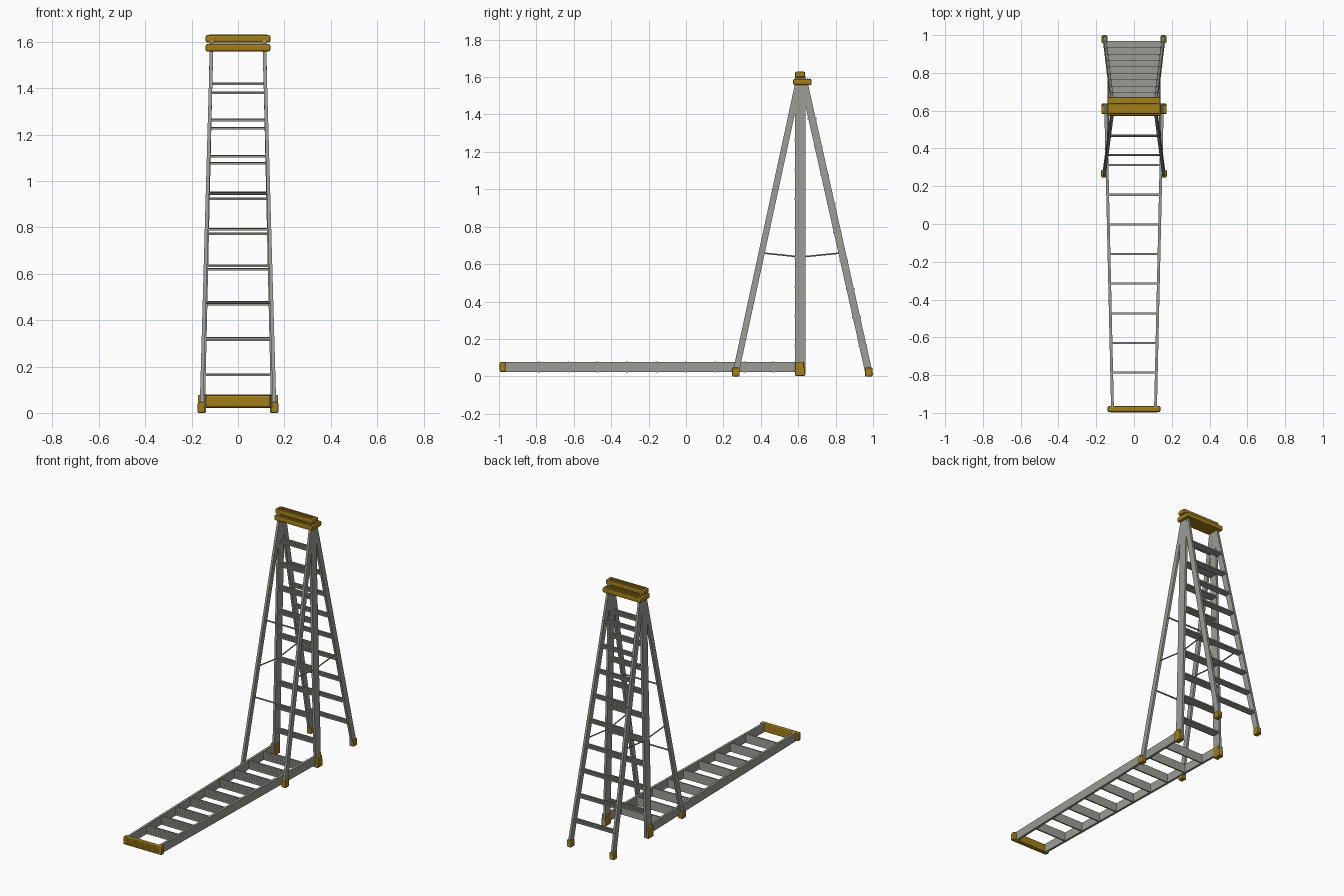
import bpy
import bmesh
from mathutils import Vector, Matrix

cube = bpy.data.objects.get("Cube")
if cube:
    bpy.data.objects.remove(cube, do_unlink=True)


def material(name, colour):
    mat = bpy.data.materials.new(name)
    mat.use_nodes = True
    mat.diffuse_color = colour
    mat.node_tree.nodes["Principled BSDF"].inputs["Base Color"].default_value = colour
    return mat


METAL = material("grey aluminium", (0.33, 0.33, 0.30, 1))
PLASTIC = material("ochre plastic", (0.36, 0.21, 0.01, 1))


def add_box(bm, centre, size):
    place = Matrix.Translation(centre) @ Matrix.Diagonal((*size, 1))
    return bmesh.ops.create_cube(bm, size=1, matrix=place)["verts"]


def finish(bm, name, mat, frame, bevel=0):
    mesh = bpy.data.meshes.new(name)
    bm.to_mesh(mesh)
    bm.free()
    mesh.materials.append(mat)
    obj = bpy.data.objects.new(name, mesh)
    bpy.context.collection.objects.link(obj)
    obj.matrix_world = frame
    if bevel:
        mod = obj.modifiers.new("soft edges", "BEVEL")
        mod.width = bevel
        mod.segments = 2
    return obj


def block(name, mat, centre, size, frame, bevel=0):
    bm = bmesh.new()
    add_box(bm, centre, size)
    return finish(bm, name, mat, frame, bevel)


def rail(name, low, high, thick, width, frame):
    """Leaning bar with level ends: a box sheared from low to high."""
    bm = bmesh.new()
    for v in add_box(bm, (0, 0, 0), (thick, width, 1)):
        v.co += Vector(low if v.co.z < 0 else high) - Vector((0, 0, v.co.z))
    return finish(bm, name, METAL, frame)


def rod(name, start, end, radius, frame):
    a, b = Vector(start), Vector(end)
    bm = bmesh.new()
    turn = (b - a).to_track_quat("Z", "Y").to_matrix().to_4x4()
    bmesh.ops.create_cone(bm, cap_ends=True, segments=8, radius1=radius, radius2=radius,
                          depth=(b - a).length, matrix=Matrix.Translation((a + b) / 2) @ turn)
    return finish(bm, name, METAL, frame)


def ridged(name, mat, y, z, half, depth, thick, ridges, frame, bevel=0):
    """Slab with fine grip ridges running along its top."""
    block(name, mat, (0, y, z), (2 * half, depth, thick), frame, bevel)
    bm = bmesh.new()
    pitch = depth / (ridges + 1)
    inset = 2 * bevel
    for i in range(ridges):
        add_box(bm, (0, y + (i - (ridges - 1) / 2) * pitch, z + thick / 2),
                (2 * (half - inset), pitch * 0.45, 0.004))
    finish(bm, name + "_grip", mat, frame)


def straight_ladder(name, frame):
    """Tapered ladder standing upright in its own frame."""
    base_x, top_x, height = 0.150, 0.114, 1.605
    for side, s in (("left", 1), ("right", -1)):
        rail(f"{name}_{side}_rail", (s * base_x, 0, 0.01), (s * top_x, 0, height),
             0.015, 0.056, frame)
        block(f"{name}_{side}_foot", PLASTIC, (s * 0.155, 0, 0.026),
              (0.036, 0.054, 0.046), frame, 0.005)
    for i in range(9):
        z = 0.163 + 0.157 * i
        half = base_x + (top_x - base_x) * z / height
        ridged(f"{name}_tread_{i + 1}", METAL, 0, z, half, 0.058, 0.009, 5, frame)
    ridged(f"{name}_cap", PLASTIC, 0, 1.613, 0.14, 0.054, 0.032, 4, frame, 0.008)


# Upright ladder, and the same ladder lying on the ground in front
straight_ladder("upright_ladder", Matrix.Translation((0, 0.61, 0)))
straight_ladder("lying_ladder",
                Matrix.Translation((0, 0.633, 0.05)) @ Matrix.Rotation(1.5707963, 4, "X"))

# Stepladder: rear rails with treads, front legs with thin braces
WORLD = Matrix.Identity(4)
TOP = 1.565
REAR = (Vector((0.156, 0.98, 0.01)), Vector((0.114, 0.632, TOP)))
FRONT = (Vector((0.158, 0.264, 0.01)), Vector((0.114, 0.6, TOP)))


def along(leg, z):
    return leg[0].lerp(leg[1], (z - leg[0].z) / (leg[1].z - leg[0].z))


def mirrored(point, s):
    return Vector((s * point.x, point.y, point.z))


for side, s in (("left", 1), ("right", -1)):
    for part, leg, width in (("rear", REAR, 0.04), ("front", FRONT, 0.034)):
        rail(f"stepladder_{side}_{part}_leg", mirrored(leg[0], s), mirrored(leg[1], s),
             0.015, width, WORLD)
        foot = mirrored(along(leg, 0.023), s)
        block(f"stepladder_{side}_{part}_foot", PLASTIC, foot,
              (0.032, 0.04, 0.046), WORLD, 0.005)
    # Folding spreader, hinged in the middle
    hinge = Vector((s * 0.135, 0.615, 0.638))
    for part, leg in (("rear", REAR), ("front", FRONT)):
        rod(f"{side}_{part}_spreader", mirrored(along(leg, 0.66), s), hinge, 0.004, WORLD)

for i in range(9):
    p = along(REAR, 0.163 + 0.152 * i)
    ridged(f"stepladder_tread_{i + 1}", METAL, p.y, p.z, p.x, 0.046, 0.009, 4, WORLD)

for i, z in enumerate((0.475, 0.945)):
    p = along(FRONT, z)
    rod(f"front_brace_{i + 1}", p, mirrored(p, -1), 0.005, WORLD)

ridged("stepladder_cap", PLASTIC, 0.622, 1.574, 0.14, 0.1, 0.032, 8, WORLD, 0.008)
